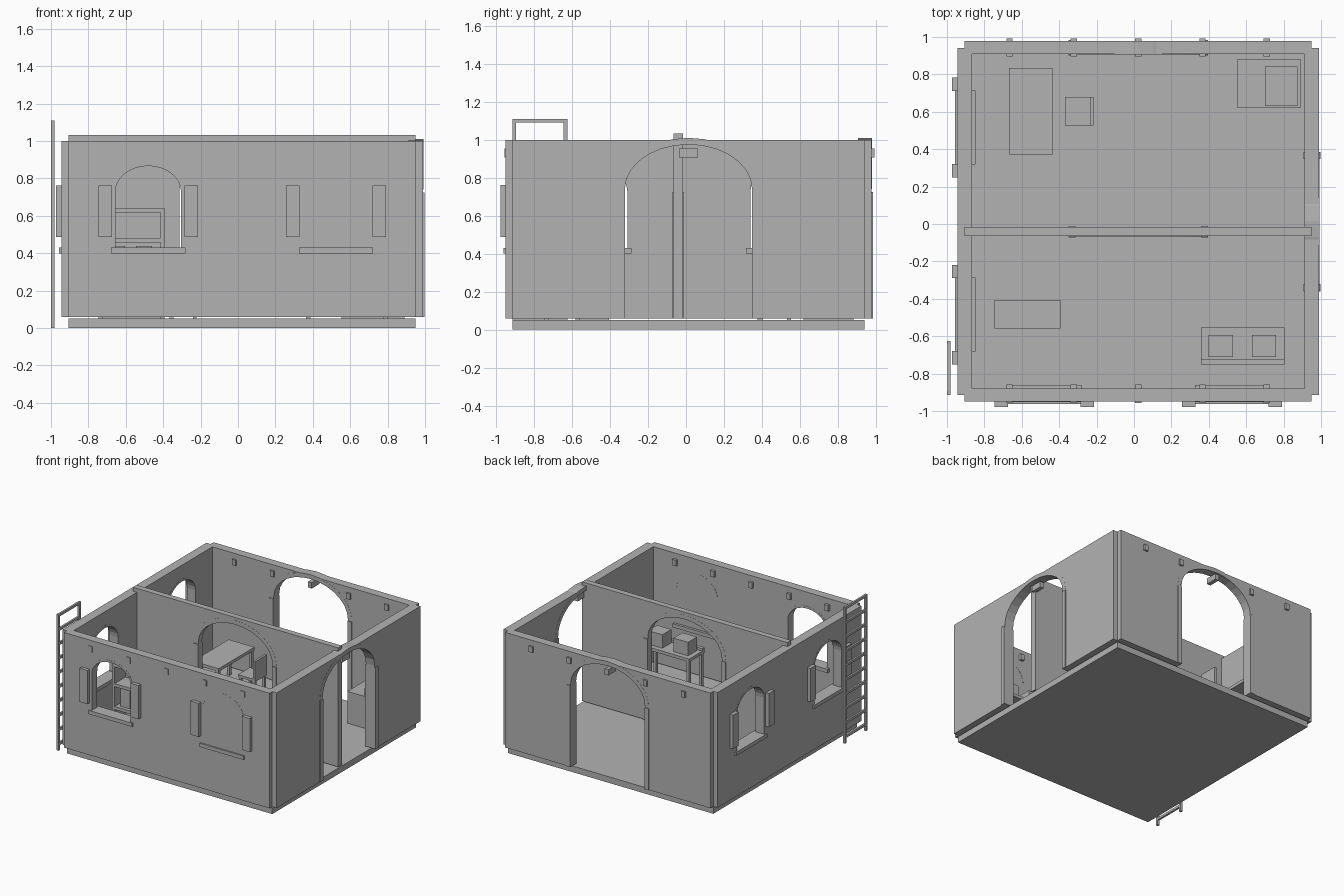
import bpy, bmesh, math

if "Cube" in bpy.data.objects:
    bpy.data.objects.remove(bpy.data.objects["Cube"], do_unlink=True)

plaster = bpy.data.materials.new("plain_grey")
plaster.use_nodes = True
GREY = (0.45, 0.45, 0.45, 1)
plaster.diffuse_color = GREY
plaster.node_tree.nodes["Principled BSDF"].inputs["Base Color"].default_value = GREY


def prism(name, outline, v0, v1, axis="x"):
    """Extrude a (u, z) outline from v0 to v1; u runs along the given axis."""
    bm = bmesh.new()
    place = (lambda u, v, z: (u, v, z)) if axis == "x" else (lambda u, v, z: (v, u, z))
    face = bm.faces.new([bm.verts.new(place(u, v0, z)) for u, z in outline])
    res = bmesh.ops.extrude_face_region(bm, geom=[face])
    move = (0, v1 - v0, 0) if axis == "x" else (v1 - v0, 0, 0)
    bmesh.ops.translate(bm, vec=move, verts=[g for g in res["geom"] if isinstance(g, bmesh.types.BMVert)])
    bmesh.ops.recalc_face_normals(bm, faces=bm.faces[:])
    mesh = bpy.data.meshes.new(name)
    bm.to_mesh(mesh)
    bm.free()
    mesh.materials.append(plaster)
    ob = bpy.data.objects.new(name, mesh)
    bpy.context.collection.objects.link(ob)
    return ob


def slab(name, u0, u1, v0, v1, z0, z1, axis="x"):
    return prism(name, [(u0, z0), (u1, z0), (u1, z1), (u0, z1)], v0, v1, axis)


def arc(c, a, b, spring, n=14):
    return [(c + a * math.cos(math.pi * i / n), spring + b * math.sin(math.pi * i / n)) for i in range(n + 1)]


def cut_arch(wall, c, a, b, spring, base, v0, v1, axis):
    outline = [(c - a, base), (c + a, base)] + arc(c, a, b, spring)
    cutter = prism("arch_cutter", outline, v0 - 0.1, v1 + 0.1, axis)
    mod = wall.modifiers.new("opening", "BOOLEAN")
    mod.operation, mod.solver, mod.object = "DIFFERENCE", "EXACT", cutter
    with bpy.context.temp_override(object=wall, active_object=wall):
        bpy.ops.object.modifier_apply(modifier=mod.name)
    bpy.data.objects.remove(cutter, do_unlink=True)


def arch_ring(name, c, a, b, spring, thick, v0, v1, axis):
    outline = arc(c, a + thick, b + thick, spring) + arc(c, a, b, spring)[::-1]
    prism(name, outline, v0 - 0.001, v1 + 0.001, axis)


def doorway(name, wall, c, v0, v1, axis):
    a, b, spring = 0.335, 0.235, 0.74
    cut_arch(wall, c, a, b, spring, 0, v0, v1, axis)
    arch_ring(name + "_arch", c, a, b, spring, 0.035, v0, v1, axis)
    for side in (-1, 1):
        u = c + side * 0.354
        slab(name + "_jamb", u - 0.019, u + 0.019, v0 - 0.007, v1 + 0.007, WALL_Z, 0.725, axis)


def window(name, wall, c, v0, v1, axis, is_open=True):
    a, b, spring = 0.176, 0.14, 0.727
    if is_open:
        cut_arch(wall, c, a, b, spring, 0.415, v0, v1, axis)
    arch_ring(name + "_arch", c, a, b, spring, 0.018, v0, v1, axis)
    slab(name + "_sill", c - 0.198, c + 0.198, v0 - 0.012, v1 + 0.02, 0.4, 0.43, axis)
    for side in (-1, 1):
        u = c + side * 0.231
        slab(name + "_shutter", u - 0.036, u + 0.036, v0 - 0.028, v0, 0.487, 0.762, axis)


WALL_Z = 0.06
CX, CY = 0.022, 0.013

# Floor and walls
slab("floor", -0.905, 0.95, -0.915, 0.94, 0, 0.05)
front = slab("front_wall", -0.905, 0.95, -0.95, -0.88, WALL_Z, 1)
back = slab("back_wall", -0.905, 0.95, 0.908, 0.978, WALL_Z, 1)
left = slab("ladder_side_wall", -0.915, 0.94, -0.944, -0.867, WALL_Z, 1, "y")
right = slab("doorway_side_wall", -0.915, 0.94, 0.912, 0.99, WALL_Z, 1, "y")
middle = slab("dividing_wall", -0.905, 0.95, -0.065, -0.017, WALL_Z, 1.032)

# Arched doorways
doorway("back_doorway", back, CX, 0.908, 0.978, "x")
doorway("middle_doorway", middle, CX, -0.065, -0.017, "x")
doorway("side_doorway", right, CY, 0.912, 0.99, "y")

# Windows, one of them filled in
window("front_window", front, -0.48, -0.95, -0.88, "x")
window("blind_window", front, 0.524, -0.95, -0.88, "x", False)
for c in (-0.485, 0.515):
    window("side_window", left, c, -0.944, -0.867, "y")

# Roof beam ends
for i in range(-2, 3):
    x = CX + i * 0.344
    for y in (-0.908, 0.944):
        slab("beam_end", x - 0.017, x + 0.017, y - 0.049, y + 0.049, 0.906, 0.954)
slab("side_beam_end", 0.934, 0.968, CY - 0.049, CY + 0.049, 0.906, 0.954)

# Ladder
for y in (-0.914, -0.645):
    slab("ladder_rail", -1, -0.98, y, y + 0.02, 0, 1.11)
for i in range(10):
    z = 0.05 + i * 0.1167
    slab("ladder_rung", -0.998, -0.982, -0.9, -0.64, z - 0.01, z + 0.01)


def table(name, x0, x1, y0, y1, top, thick=0.025, leg=0.025):
    slab(name + "_top", x0, x1, y0, y1, top - thick, top)
    for x in (x0 + 0.005, x1 - leg - 0.005):
        for y in (y0 + 0.005, y1 - leg - 0.005):
            slab(name + "_leg", x, x + leg, y, y + leg, 0.05, top - thick)


# Back room: dining table, chair, bed with pillow block
table("dining_table", -0.668, -0.435, 0.372, 0.834, 0.325)
table("chair_seat", -0.37, -0.216, 0.527, 0.68, 0.235, 0.02, 0.02)
slab("chair_back", -0.235, -0.216, 0.527, 0.68, 0.235, 0.38)
slab("corner_chest", 0.553, 0.89, 0.62, 0.882, 0.05, 0.31)
slab("corner_block", 0.70, 0.874, 0.631, 0.842, 0.31, 0.37)

# Front room: work table with two crates
table("work_table", 0.358, 0.805, -0.751, -0.553, 0.355)
slab("work_table_ledge", 0.358, 0.805, -0.751, -0.722, 0.355, 0.375)
for x in (0.398, 0.63):
    slab("crate", x, x + 0.13, -0.711, -0.594, 0.355, 0.465)

# Front room: shelf unit
for x in (-0.745, -0.415):
    slab("shelf_side", x, x + 0.022, -0.56, -0.406, 0.05, 0.642)
slab("shelf_back", -0.73, -0.41, -0.42, -0.406, 0.05, 0.63)
for z in (0.08, 0.27, 0.457, 0.617):
    slab("shelf_board", -0.745, -0.393, -0.559, -0.407, z, z + 0.025)
for x in (-0.69, -0.545):
    slab("shelf_box", x, x + 0.085, -0.53, -0.44, 0.295, 0.44)
